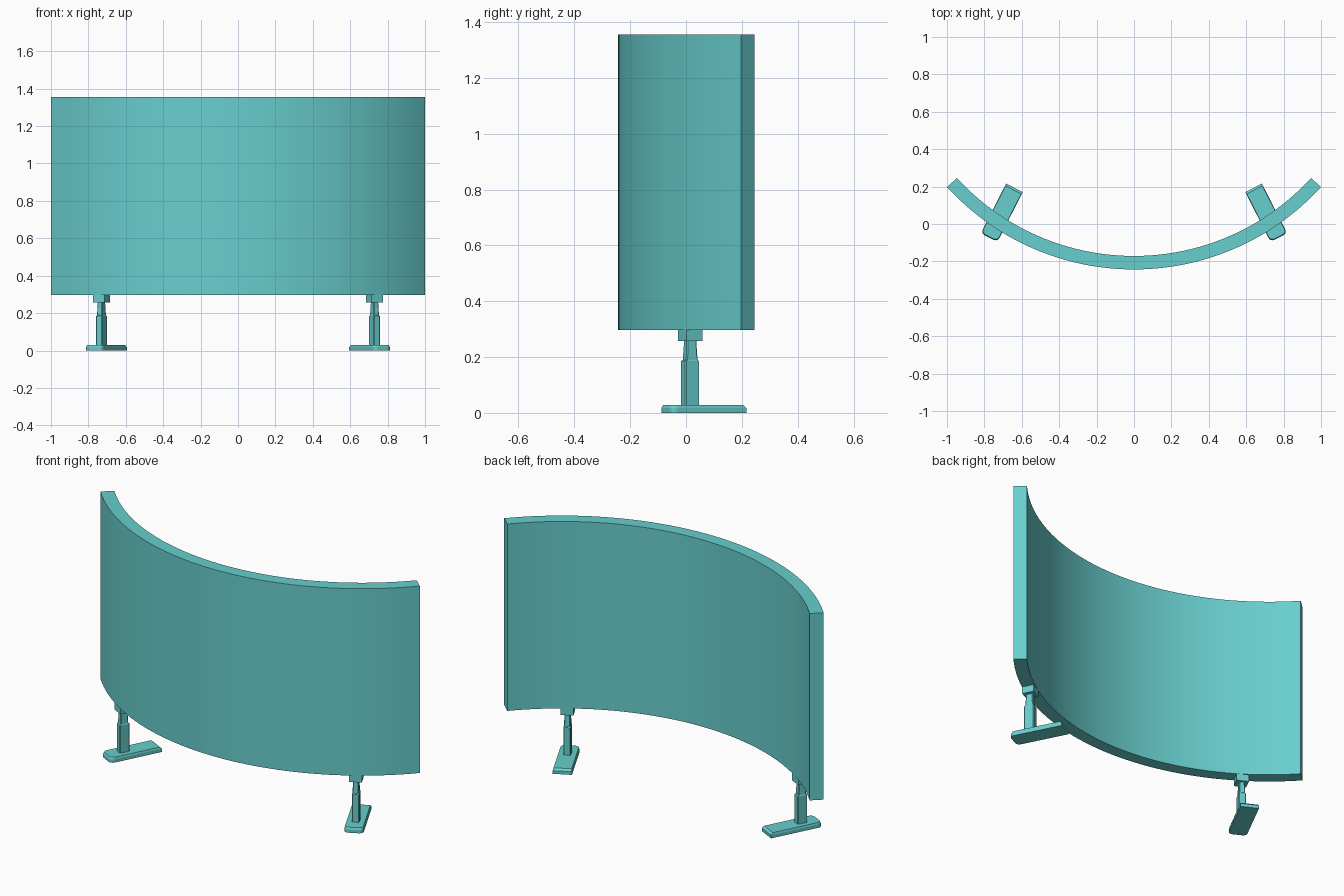
import bpy, bmesh, math

if "Cube" in bpy.data.objects:
    bpy.data.objects.remove(bpy.data.objects["Cube"])

teal = bpy.data.materials.new("teal")
teal.diffuse_color = (0.14, 0.62, 0.62, 1)
teal.use_nodes = True
teal.node_tree.nodes["Principled BSDF"].inputs["Base Color"].default_value = teal.diffuse_color


def loft(name, sections, place=lambda x, y: (x, y), smooth=False):
    """Capped solid through (outline, z) sections with equal point counts."""
    bm = bmesh.new()
    rings = [[bm.verts.new((*place(x, y), z)) for x, y in pts] for pts, z in sections]
    n = len(rings[0])
    for low, high in zip(rings, rings[1:]):
        for i in range(n):
            j = (i + 1) % n
            bm.faces.new((low[i], low[j], high[j], high[i]))
    bm.faces.new(rings[0])
    bm.faces.new(rings[-1])
    bmesh.ops.recalc_face_normals(bm, faces=bm.faces)
    mesh = bpy.data.meshes.new(name)
    bm.to_mesh(mesh)
    bm.free()
    obj = bpy.data.objects.new(name, mesh)
    bpy.context.collection.objects.link(obj)
    mesh.materials.append(teal)
    if smooth:
        bpy.ops.object.select_all(action='DESELECT')
        obj.select_set(True)
        bpy.context.view_layer.objects.active = obj
        bpy.ops.object.shade_smooth_by_angle(angle=math.radians(30))
    return obj


def rect(w, d, c=0.0):
    """Centred rectangle with optional cut corners."""
    w, d = w / 2, d / 2
    if not c:
        return [(-w, -d), (w, -d), (w, d), (-w, d)]
    return [(-w + c, -d), (w - c, -d), (w, -d + c), (w, d - c),
            (w - c, d), (-w + c, d), (-w, d - c), (-w, -d + c)]


def foot_outline(front, back, w, r):
    """Plan of the foot: rounded front corners, square back."""
    pts = [(w, back), (-w, back)]
    for cx, start in ((-w + r, 180), (w - r, 270)):
        for k in range(4):
            a = math.radians(start + 30 * k)
            pts.append((cx + r * math.cos(a), front + r + r * math.sin(a)))
    return pts


# Curved screen panel
R_OUT, R_IN, CY, END, N = 1.355, 1.283, 1.112, math.radians(47.56), 48
angles = [-END + 2 * END * i / N for i in range(N + 1)]
arc = [(R_OUT * math.sin(a), CY - R_OUT * math.cos(a)) for a in angles]
arc += [(R_IN * math.sin(a), CY - R_IN * math.cos(a)) for a in reversed(angles)]
loft("curved_panel", [(arc, 0.297), (arc, 1.355)], smooth=True)

# Two mirrored supports, turned to follow the curve
C, S = math.cos(math.radians(27)), math.sin(math.radians(27))
for side, sx in (("right", 1), ("left", -1)):
    def place(x, y, sx=sx):
        return (sx * (0.73 + x * C - y * S), 0.015 + x * S + y * C)

    # Flat foot with bevelled top
    loft(side + "_foot", [(foot_outline(-0.098, 0.2, 0.05, 0.022), 0.0),
                          (foot_outline(-0.098, 0.2, 0.05, 0.022), 0.018),
                          (foot_outline(-0.093, 0.188, 0.047, 0.022), 0.029)], place)
    # Post stepping in to a tapered neck
    loft(side + "_post", [(rect(0.039, 0.057, 0.004), 0.025),
                          (rect(0.039, 0.057, 0.004), 0.185),
                          (rect(0.034, 0.046, 0.004), 0.190),
                          (rect(0.028, 0.038, 0.004), 0.260)], place)
    # Clamp block under the panel
    loft(side + "_clamp", [(rect(0.067, 0.065), 0.257), (rect(0.067, 0.065), 0.299)], place)
